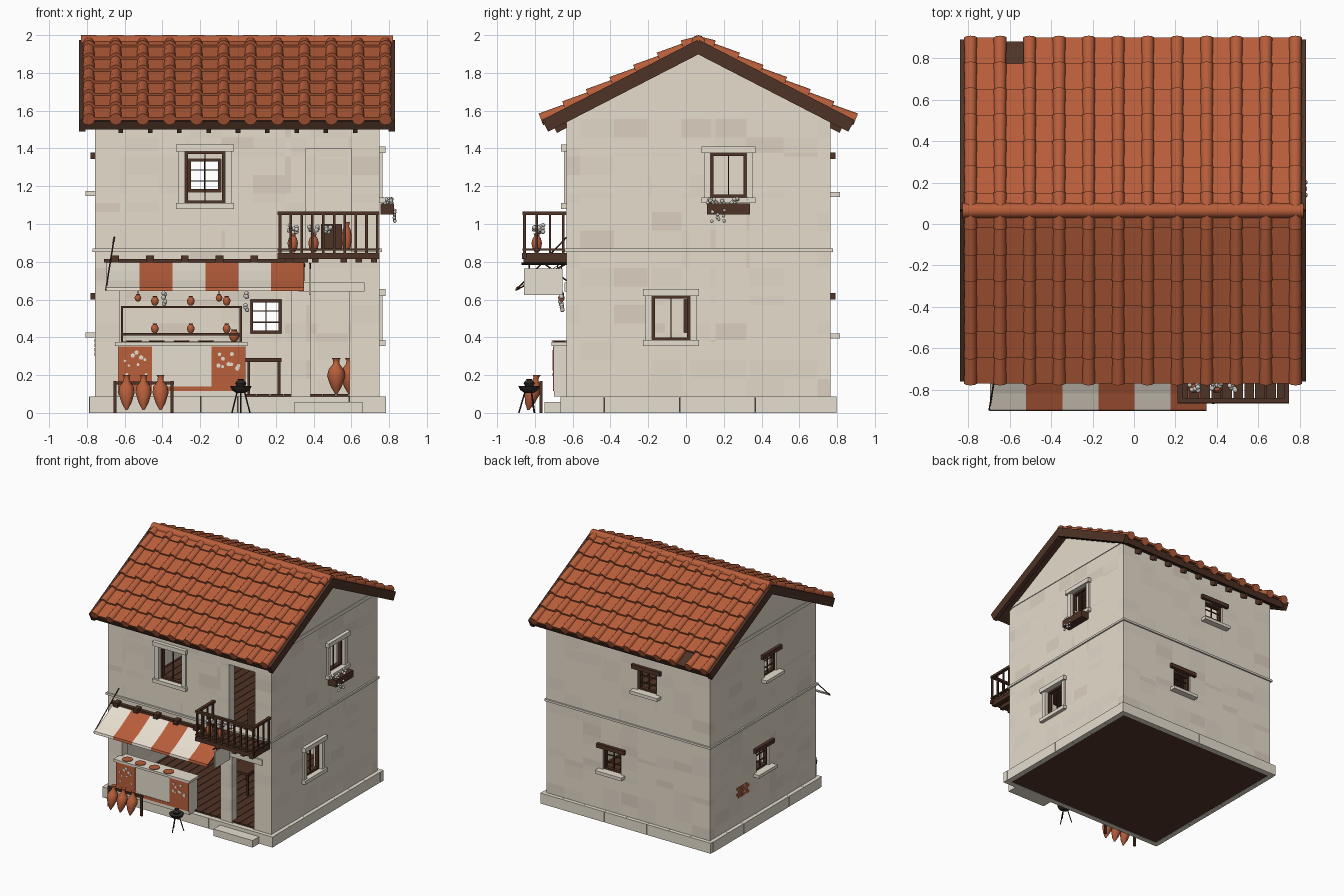
import bpy, bmesh, math, random
from mathutils import Matrix, Vector

random.seed(4)
if "Cube" in bpy.data.objects:
    bpy.data.objects.remove(bpy.data.objects["Cube"])


def material(name, *srgb):
    mat = bpy.data.materials.new(name)
    mat.use_nodes = True
    color = [((c / 255 + .055) / 1.055) ** 2.4 for c in srgb] + [1]
    mat.diffuse_color = color
    mat.node_tree.nodes["Principled BSDF"].inputs["Base Color"].default_value = color
    return mat


plaster = material("plaster", 230, 220, 204)
plaster_dark = material("worn plaster", 219, 208, 192)
plaster_grey = material("grey plaster", 225, 216, 201)
stone = material("pale stone", 230, 222, 207)
cloth = material("cream cloth", 236, 227, 212)
clay = material("terracotta", 184, 94, 59)
wood = material("dark wood", 79, 51, 38)
floor_wood = material("deep brown", 82, 53, 41)
iron = material("iron", 48, 42, 39)
petal = material("grey petals", 205, 202, 195)


class Part:
    """Collects shapes in one bmesh and turns them into an object."""

    def __init__(self, name, *mats):
        self.name, self.mats, self.bm = name, mats, bmesh.new()

    def box(self, x, y, z, frame=Matrix()):
        mid = Vector((sum(x), sum(y), sum(z))) / 2
        size = [abs(b - a) for a, b in (x, y, z)] + [1]
        bmesh.ops.create_cube(self.bm, size=1, matrix=frame @ Matrix.Translation(mid) @ Matrix.Diagonal(size))
        return self

    def on_wall(self, wall, u, depth, z):
        lo, hi = (spot(wall, u[i], depth[i], z[i]) for i in (0, 1))
        return self.box(*zip(lo, hi))

    def tube(self, start, end, r, r_end=None, sides=8):
        start, end = Vector(start), Vector(end)
        axis = end - start
        turn = axis.to_track_quat("Z", "Y").to_matrix().to_4x4()
        bmesh.ops.create_cone(self.bm, cap_ends=True, segments=sides, radius1=r, radius2=r_end or r,
                              depth=axis.length, matrix=Matrix.Translation((start + end) / 2) @ turn)
        return self

    def lathe(self, profile, x, y, z, r, h, lean=0, sides=12):
        rings = []
        for pr, pz in profile:
            angles = [math.tau * i / sides for i in range(sides)]
            rings.append([self.bm.verts.new((x + r * pr * math.cos(a), y + lean * pz + r * pr * math.sin(a),
                                             z + h * pz)) for a in angles])
        for low, high in zip(rings, rings[1:]):
            for i in range(sides):
                j = (i + 1) % sides
                self.bm.faces.new((low[i], low[j], high[j], high[i]))
        self.bm.faces.new(rings[0][::-1])
        self.bm.faces.new(rings[-1])
        return self

    def blobs(self, center, spread, count, r):
        for _ in range(count):
            at = [c + random.uniform(-s, s) for c, s in zip(center, spread)]
            bmesh.ops.create_icosphere(self.bm, subdivisions=2, radius=r, matrix=Matrix.Translation(at))
        return self

    def done(self, smooth=False, thickness=0):
        if not thickness:
            bmesh.ops.recalc_face_normals(self.bm, faces=self.bm.faces)
        mesh = bpy.data.meshes.new(self.name)
        self.bm.to_mesh(mesh)
        self.bm.free()
        for mat in self.mats:
            mesh.materials.append(mat)
        if smooth:
            mesh.shade_smooth()
            mesh.set_sharp_from_angle(angle=math.radians(40))
        obj = bpy.data.objects.new(self.name, mesh)
        bpy.context.collection.objects.link(obj)
        if thickness:
            mod = obj.modifiers.new("thickness", "SOLIDIFY")
            mod.thickness, mod.offset = thickness, -1


LEFT, RIGHT, FRONT, BACK, TOP, THICK = -.757, .75, -.632, .766, 1.555, .07


def spot(wall, u, depth, z):
    """Point on a wall: u along it, depth outwards."""
    return {"front": (u, FRONT - depth, z), "back": (u, BACK + depth, z),
            "left": (LEFT - depth, u, z), "right": (RIGHT + depth, u, z)}[wall]


# Openings per wall as (u0, u1, z0, z1)
stone_windows = {"front": [(-.28, -.07, 1.11, 1.385)], "right": [(.13, .32, 1.14, 1.375), (-.18, .02, .385, .62)]}
small_windows = {"back": [(-.265, -.09, 1.17, 1.345), (.065, .23, .42, .6)],
                 "left": [(-.11, .05, 1.175, 1.345), (-.01, .15, .425, .6)]}
doors = {"front": [(-.625, .28, .08, .7), (.385, .59, .08, .645), (.36, .6, .86, 1.4)]}


def steps(low, high, pitch):
    count = round((high - low) / pitch)
    return [low + (high - low) * i / count for i in range(count + 1)]


# Walls: block grids with openings left out, odd blocks tinted
for wall in ("front", "back", "left", "right"):
    holes = [h for group in (stone_windows, small_windows, doors) for h in group.get(wall, [])]
    ends = (LEFT, RIGHT) if wall in ("front", "back") else (FRONT + THICK, BACK - THICK)
    us = sorted(set(steps(*ends, .17) + [u for h in holes for u in h[:2]]))
    zs = sorted(set(steps(.08, TOP, .1) + [z for h in holes for z in h[2:]]))
    part = Part(wall + "_wall", plaster, plaster_dark, plaster_grey)
    for z0, z1 in zip(zs, zs[1:]):
        for u0, u1 in zip(us, us[1:]):
            u, z = (u0 + u1) / 2, (z0 + z1) / 2
            if any(h[0] < u < h[1] and h[2] < z < h[3] for h in holes):
                continue
            corners = [(u0, z0), (u1, z0), (u1, z1), (u0, z1)]
            if wall in ("back", "left"):
                corners.reverse()
            face = part.bm.faces.new([part.bm.verts.new(spot(wall, a, 0, b)) for a, b in corners])
            face.material_index = random.choices((0, 1, 2), (8, 1, 2))[0]
    bmesh.ops.remove_doubles(part.bm, verts=part.bm.verts, dist=.0001)
    part.done(thickness=THICK)

# Gables, string course and gable trim
RIDGE_Y, RIDGE_Z, PITCH = .065, 1.963, math.atan(.515)
for side, x in (("left", LEFT), ("right", RIGHT - .05)):
    part = Part(side + "_gable", plaster)
    tri = part.bm.faces.new([part.bm.verts.new((x, y, z)) for y, z in
                             ((FRONT, TOP), (BACK, TOP), (RIDGE_Y, RIDGE_Z - .05))])
    new = bmesh.ops.extrude_face_region(part.bm, geom=[tri])["geom"]
    bmesh.ops.translate(part.bm, vec=(.05, 0, 0), verts=[v for v in new if isinstance(v, bmesh.types.BMVert)])
    part.done()
    Part(side + "_gable_trim", stone).on_wall(side, (FRONT + .02, BACK - .02), (-.01, .006), (1.565, 1.595)).done()
course = Part("string_course", stone)
for wall in ("left", "right"):
    course.on_wall(wall, (FRONT - .012, BACK + .012), (-.01, .012), (.853, .87))
for wall, u in (("front", (LEFT, .3)), ("front", (.6, RIGHT)), ("back", (LEFT, RIGHT))):
    course.on_wall(wall, u, (-.01, .012), (.853, .87))
course.done()

# Plinth blocks, base and door step
plinth = Part("plinth", stone)
for wall, ends in (("front", (LEFT - .03, RIGHT + .035)), ("back", (LEFT - .03, RIGHT + .035)),
                   ("left", (FRONT, BACK)), ("right", (FRONT, BACK))):
    marks = steps(*ends, .2)
    for a, b in zip(marks, marks[1:]):
        plinth.on_wall(wall, (a + .0007, b - .0007), (-.012, .032), (0, .087))
plinth.done()
Part("base", floor_wood).box((LEFT + .01, RIGHT - .01), (FRONT + .01, BACK - .01), (.002, .08)).done()
Part("door_step", stone).box((.3, .66), (-.75, -.65), (0, .058)).done()

# Plank floors
for name, z in (("ground_floor", .1), ("upper_floor", .86)):
    part = Part(name, wood)
    rows = steps(LEFT + .02, RIGHT - .02, .07)
    for a, b in zip(rows, rows[1:]):
        part.box((a, b - .004), (FRONT + .01, BACK - .02), (z - .03, z))
    part.box((LEFT + .03, RIGHT - .03), (FRONT + .02, BACK - .03), (z - .04, z - .01)).done()


def frame(part, wall, hole, bars_u, bars_z):
    u0, u1, z0, z1 = hole
    depth, t = (-.045, -.015), .015
    for u in (u0, u1 - t):
        part.on_wall(wall, (u, u + t), depth, (z0, z1))
    for z in (z0, z1 - t):
        part.on_wall(wall, (u0, u1), depth, (z, z + t))
    for i in range(bars_u):
        u = u0 + (u1 - u0) * (i + 1) / (bars_u + 1)
        part.on_wall(wall, (u - .003, u + .003), (-.035, -.025), (z0, z1))
    for i in range(bars_z):
        z = z0 + (z1 - z0) * (i + 1) / (bars_z + 1)
        part.on_wall(wall, (u0, u1), (-.035, -.025), (z - .003, z + .003))


# Windows: large ones in stone surrounds, small ones with timber lintels
frames, surrounds = Part("window_frames", wood), Part("window_surrounds", stone)
for wall, holes in stone_windows.items():
    for hole in holes:
        u0, u1, z0, z1 = hole
        frame(frames, wall, hole, 1, 0)
        for z in ((z1, z1 + .036), (z0 - .03, z0)):
            surrounds.on_wall(wall, (u0 - .048, u1 + .048), (-.01, .03), z)
        for u in ((u0 - .036, u0), (u1, u1 + .036)):
            surrounds.on_wall(wall, u, (-.01, .014), (z0, z1))
for wall, holes in small_windows.items():
    for hole in holes:
        u0, u1, z0, z1 = hole
        frame(frames, wall, hole, 1, 2)
        frames.on_wall(wall, (u0 - .045, u1 + .045), (-.05, .025), (z1, z1 + .034))
        surrounds.on_wall(wall, (u0 - .04, u1 + .04), (-.02, .05), (z0 - .026, z0))
surrounds.on_wall("front", (.32, .67), (-.01, .012), (.643, .69))
frames.done()
surrounds.done()

# Exposed bricks on the left wall
bricks = Part("exposed_bricks", clay)
for row in range(4):
    for col in range(3):
        u = .25 + .05 * col + .02 * (row % 2)
        bricks.on_wall("left", (u, u + .044), (-.01, .003), (.3 + .024 * row, .319 + .024 * row))
bricks.done()

# Roof: deck, barge boards, rafter tails and stepped tiles on both slopes
deck, tails = Part("roof_deck", wood), Part("rafter_tails", wood)
pans, covers = Part("pan_tiles", clay), Part("cover_tiles", clay)
columns = steps(-.79, .78, .1427)
ROWS = 7
for side in (-1, 1):
    c, s = math.cos(PITCH), math.sin(PITCH)
    slope = Matrix(((1, 0, 0, 0), (0, side * c, side * s, RIDGE_Y), (0, -s, c, RIDGE_Z), (0, 0, 0, 1)))
    deck.box((-.825, .825), (0, .918), (-.049, 0), slope)
    for x in (-.842, .797):
        deck.box((x, x + .035), (0, .924), (-.058, .012), slope)
    for x in steps(-.62, .62, .155):
        tails.box((x - .012, x + .012), (.75, .885), (-.085, -.045), slope)
    for row in range(ROWS):
        high = (.075 + .125 * row) / c
        low = max(0, high - .155)
        for i, x in enumerate(columns):
            covers.tube(slope @ Vector((x, low, .002)), slope @ Vector((x, high, .018)), .029, .033, 10)
            missing = side == 1 and row == ROWS - 1 and i == 1
            if i < len(columns) - 1 and not missing:
                tilt = Matrix.Translation((x + .071, (low + high) / 2, .012)) @ Matrix.Rotation(.1, 4, "X")
                pans.box((-.07, .07), ((low - high) / 2, (high - low) / 2), (-.008, .008), slope @ tilt)
deck.done()
tails.done()
pans.done()
covers.done(smooth=True)
ridge = Part("ridge_tiles", clay)
for a, b in zip(columns, columns[1:]):
    ridge.tube((a - .04, RIDGE_Y, RIDGE_Z), (b + .04, RIDGE_Y, RIDGE_Z), .037, .035, 12)
ridge.done(smooth=True)

# Striped awning with poles and beam ends
awning = Part("awning", cloth, clay)
path = [(-.64, .805), (-.73, .75), (-.82, .7), (-.9, .665), (-.904, .645)]
stripes = steps(-.695, .35, .174)
for i, (a, b) in enumerate(zip(stripes, stripes[1:])):
    for (y0, z0), (y1, z1) in zip(path, path[1:]):
        corners = ((a, y1, z1), (b, y1, z1), (b, y0, z0), (a, y0, z0))
        awning.bm.faces.new([awning.bm.verts.new(p) for p in corners]).material_index = i % 2
bmesh.ops.remove_doubles(awning.bm, verts=awning.bm.verts, dist=.0001)
awning.done(thickness=.003)
beam = Part("awning_beam", wood).box((-.71, .37), (-.66, FRONT), (.797, .815))
for x in steps(-.65, .27, .184):
    beam.box((x - .02, x + .02), (-.69, FRONT), (.797, .832))
beam.tube((-.655, FRONT, .93), (-.7, -.9, .65), .004).tube((.35, FRONT, .79), (.345, -.9, .65), .004)
beam.done()

# Blank hanging sign
Part("hanging_sign", cloth).box((.377, .387), (-.857, -.655), (.625, .765)).done()
bracket = Part("sign_bracket", iron).tube((.382, FRONT, .79), (.382, -.87, .79), .006)
bracket.tube((.382, FRONT, .7), (.382, -.75, .79), .004)
for y in (-.83, -.68):
    bracket.tube((.382, y, .76), (.382, y, .79), .003)
bracket.done()

# Balcony with a slatted floor
balcony = Part("balcony", wood).box((.21, .75), (-.868, -.845), (.815, .847))
slats = steps(.215, .745, .053)
for a, b in zip(slats, slats[1:]):
    balcony.box((a, b - .006), (-.85, FRONT), (.826, .847))
for x in (.41, .56, .64, .72):
    balcony.box((x - .017, x + .017), (-.86, FRONT), (.797, .827))
for z in ((1.048, 1.066), (.86, .87)):
    balcony.box((.21, .75), (-.866, -.842), z)
    for x in (.222, .738):
        balcony.box((x - .012, x + .012), (-.86, FRONT), z)
for x in steps(.222, .738, .0575):
    balcony.box((x - .007, x + .007), (-.862, -.848), (.84, 1.05))
for y in (-.79, -.72, -.65):
    for x in (.222, .738):
        balcony.box((x - .006, x + .006), (y - .006, y + .006), (.84, 1.05))
balcony.done()
Part("chest", wood).box((.44, .55), (-.5, -.4), (.86, 1)).done()

# Flower box, potted flowers and hanging bunches
Part("flower_box", wood).on_wall("right", (.11, .34), (.005, .077), (1.05, 1.108)).done()
flowers = Part("flowers", petal).blobs((.795, .225, 1.12), (.025, .11, .015), 18, .011)
for y in (.14, .17, .2):
    flowers.blobs((.828, y, 1.04), (.003, .004, .035), 4, .009)
for x in (.29, .4, .48):
    flowers.blobs((x, -.78, .975), (.025, .025, .02), 9, .012)
for x in (-.39, .045):
    flowers.blobs((x, -.66, .59), (.006, .006, .045), 7, .012)
flowers.done(smooth=True)

# Shop counter with painted panels
counter = Part("counter", stone).box((-.635, .04), (-.7, FRONT + .04), (.087, .355))
counter.box((-.65, .05), (-.712, FRONT + .05), (.355, .374)).done()
panels, flakes = Part("counter_panels", clay), Part("worn_paint", cloth)
panels.box((-.45, -.14), (-.704, -.69), (.115, .14))
for x in (-.632, -.14):
    panels.box((x, x + .177), (-.704, -.69), (.115, .352))
    for _ in range(9):
        u, z = x + random.uniform(.02, .155), random.uniform(.2, .33)
        flakes.tube((u, -.7, z), (u, -.707, z), random.uniform(.007, .014), sides=5)
panels.done()
flakes.done()

# Pottery: jars, amphorae and dishes
JAR = [(.4, 0), (.8, .2), (1, .5), (.75, .75), (.45, .86), (.6, 1)]
AMPHORA = [(.12, 0), (.6, .2), (1, .5), (.85, .68), (.36, .84), (.34, .94), (.5, 1)]
DISH = [(.6, 0), (1, .6), (1, 1)]
pottery = Part("pottery", clay)
for x in (-.59, -.5, -.41):
    pottery.lathe(AMPHORA, x, -.835, .015, .043, .185, lean=.045)
for x, y in ((.52, -.45), (.59, -.4)):
    pottery.lathe(AMPHORA, x, y, .1, .048, .19)
for x, y, h in ((.29, -.79, .1), (.4, -.79, .1), (.575, -.5, .16)):
    pottery.lathe(JAR, x, y, .85, .028, h)
for x in (-.55, -.43, -.3, -.17):
    pottery.lathe(DISH, x, -.67, .374, .042, .01)
pottery.lathe(JAR, -.02, .6, .377, .028, .065)
for x in (-.44, -.25, -.06):
    for z in (.422, .568):
        pottery.lathe(JAR, x, .6, z, .021, .052)
for x in (-.53, -.1):
    pottery.lathe(JAR, x, -.66, .59, .018, .04).tube((x, -.66, .62), (x, -.66, .785), .003)
pottery.done(smooth=True)

# Amphora rack
rack = Part("amphora_rack", wood).box((-.66, -.34), (-.775, -.761), (.15, .167))
for x in (-.65, -.35):
    rack.box((x - .008, x + .008), (-.776, -.76), (0, .17))
rack.done()

# Tripod brazier with a cooking pot
brazier = Part("brazier", iron).lathe([(.4, 0), (.8, .4), (1, 1)], .015, -.83, .105, .058, .038)
brazier.lathe(JAR, .015, -.83, .135, .03, .045)
for i in range(3):
    a = math.tau * i / 3 + .5
    brazier.tube((.015 + .02 * math.cos(a), -.83 + .02 * math.sin(a), .12),
                 (.015 + .055 * math.cos(a), -.83 + .055 * math.sin(a), 0), .004)
brazier.done(smooth=True)

# Interior shelves and table
shelves = Part("shelves", wood)
for z in (.365, .41, .555):
    shelves.box((-.62, .02), (.54, .69), (z, z + .012))
for x in (-.62, .008):
    shelves.box((x, x + .012), (.54, .69), (.1, .567))
shelves.done()
table = Part("table", wood).box((.04, .23), (-.2, .05), (.27, .29))
for x in (.05, .21):
    for y in (-.19, .03):
        table.box((x, x + .014), (y, y + .014), (.1, .27))
table.done()
